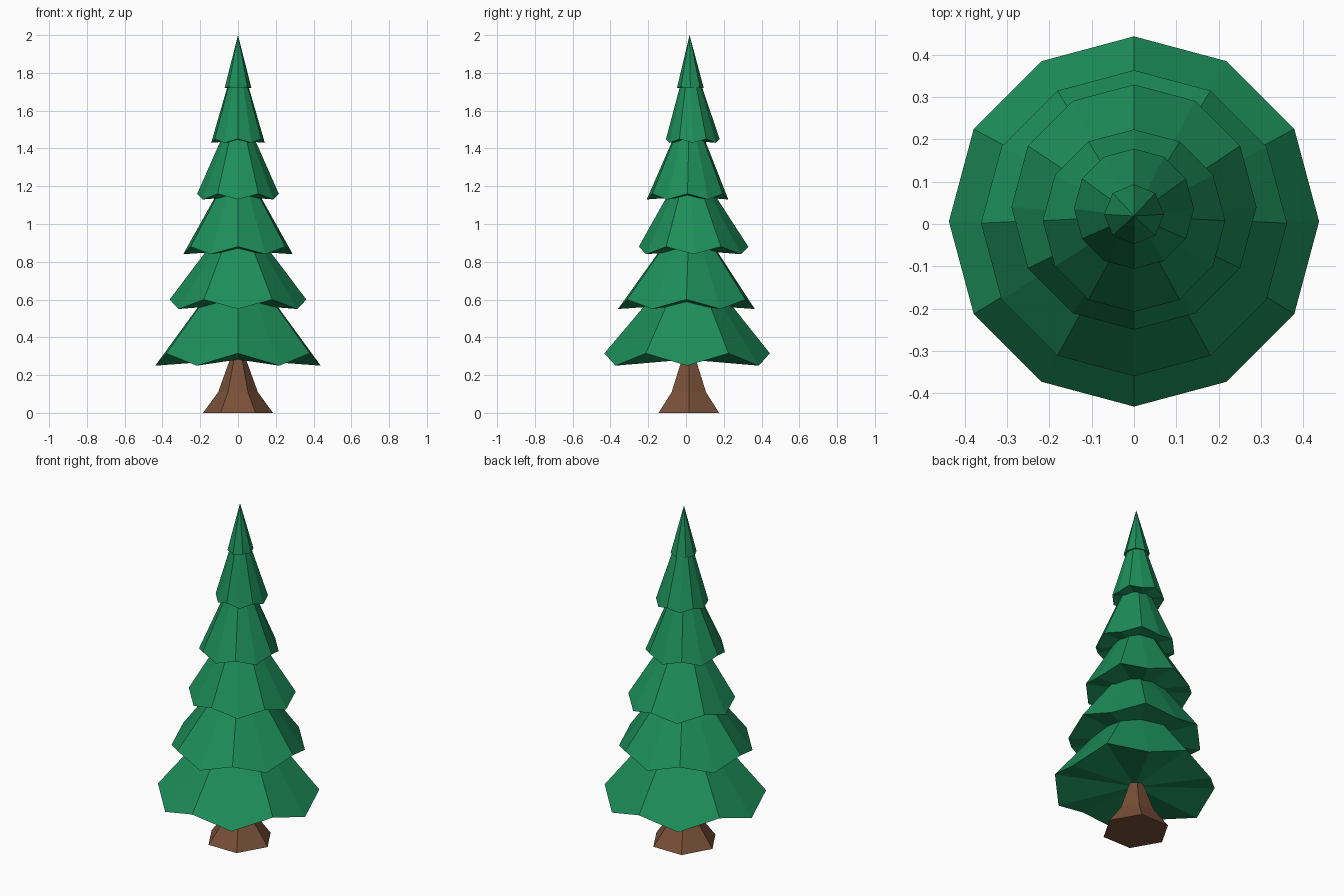
import bpy, math

if "Cube" in bpy.data.objects:
    bpy.data.objects.remove(bpy.data.objects["Cube"])

def material(name, rgb):
    m = bpy.data.materials.new(name)
    m.diffuse_color = (*rgb, 1)
    m.use_nodes = True
    m.node_tree.nodes["Principled BSDF"].inputs["Base Color"].default_value = m.diffuse_color
    return m

green = material("needles", (0.012, 0.27, 0.10))
brown = material("bark", (0.19, 0.08, 0.04))

def make_object(name, verts, faces, mat):
    mesh = bpy.data.meshes.new(name)
    mesh.from_pydata(verts, [], faces)
    mesh.materials.append(mat)
    mesh.update()
    ob = bpy.data.objects.new(name, mesh)
    bpy.context.collection.objects.link(ob)

def ring(n, r, cy, zs):
    """Ring of n points starting at the front, z alternating through zs."""
    return [(r * math.sin(2 * math.pi * i / n),
             cy - r * math.cos(2 * math.pi * i / n),
             zs[i % len(zs)]) for i in range(n)]

# foliage tiers: sides, rim radius, rim centre y, front/odd rim heights, apex height
tiers = [
    (12, 0.438, 0.006, (0.315, 0.25), 0.85),
    (12, 0.362, 0.002, (0.55, 0.60), 1.08),
    (12, 0.290, 0.040, (0.88, 0.84), 1.36),
    (12, 0.216, 0.008, (1.13, 1.16), 1.65),
    (12, 0.142, 0.036, (1.45, 1.43), 1.92),
    (8, 0.071, 0.023, (1.72, 1.725), 2.00),
]
for k, (n, r, cy, zs, top) in enumerate(tiers):
    verts = ring(n, r, cy, zs) + [(0, 0.019, top), (0, cy, sum(zs) / 2)]
    faces = []
    for i in range(n):
        j = (i + 1) % n
        faces += [(i, j, n), (j, i, n + 1)]
    make_object(f"foliage_tier_{k + 1}", verts, faces, green)

# trunk: flared base tapering up into the lowest tier
n = 6
verts = []
for r, z in [(0.185, 0), (0.105, 0.11), (0.022, 0.34)]:
    verts += [(r * math.cos(math.tau * i / n), 0.015 + r * math.sin(math.tau * i / n), z)
              for i in range(n)]
faces = [tuple(range(n))[::-1], tuple(range(2 * n, 3 * n))]
for a in (0, n):
    for i in range(n):
        j = (i + 1) % n
        faces.append((a + i, a + j, a + n + j, a + n + i))
make_object("trunk", verts, faces, brown)
